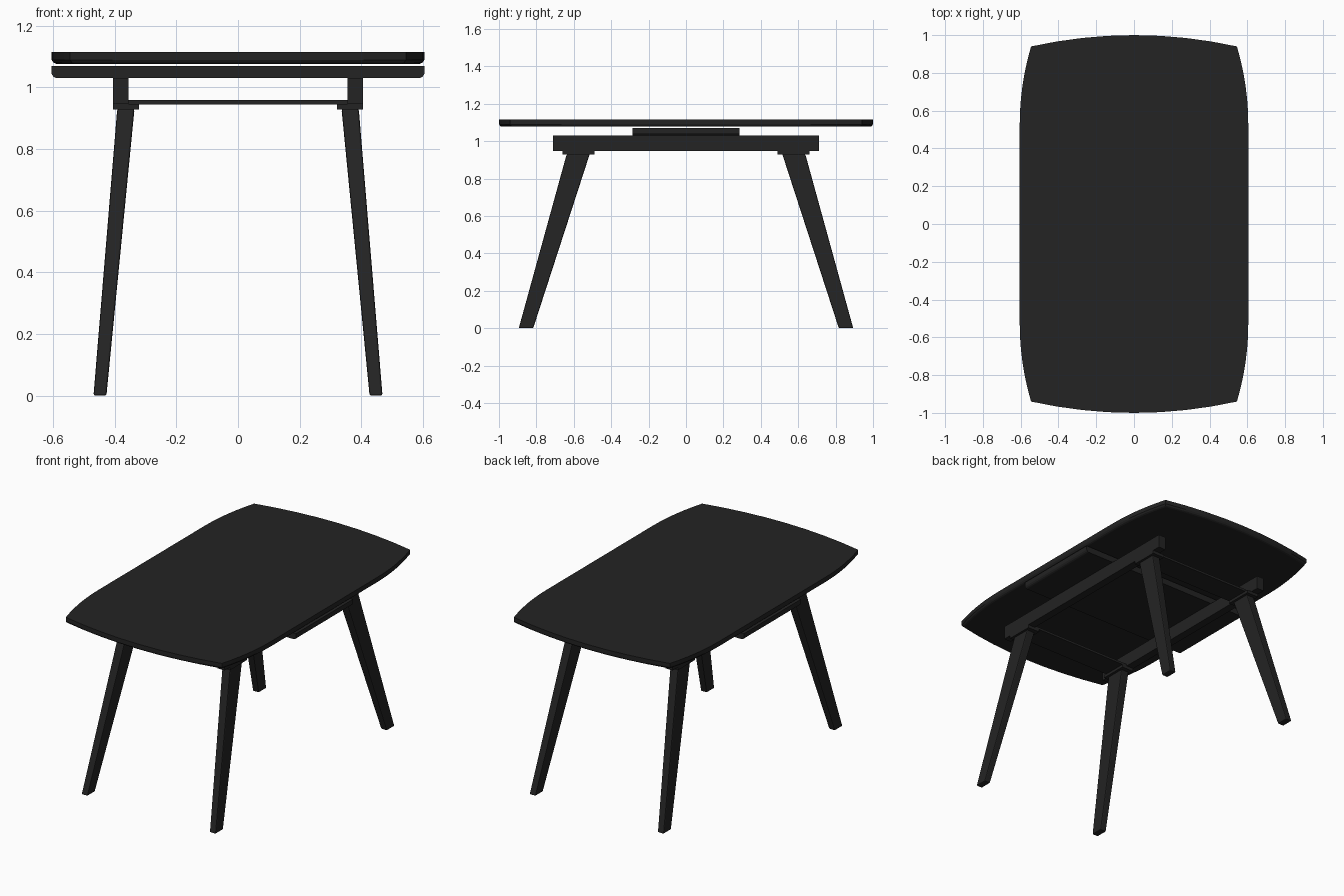
import bpy, bmesh

cube = bpy.data.objects.get("Cube")
if cube:
    bpy.data.objects.remove(cube, do_unlink=True)

mat = bpy.data.materials.new("matte_black")
mat.use_nodes = True
black = (0.017, 0.017, 0.017, 1)
mat.diffuse_color = black
bsdf = mat.node_tree.nodes["Principled BSDF"]
bsdf.inputs["Base Color"].default_value = black
bsdf.inputs["Roughness"].default_value = 0.7


def loft(name, rings, bevel=0):
    """Join rings of equal point counts into a closed solid."""
    bm = bmesh.new()
    loops = [[bm.verts.new(p) for p in ring] for ring in rings]
    n = len(loops[0])
    for a, b in zip(loops, loops[1:]):
        for i in range(n):
            j = (i + 1) % n
            bm.faces.new((a[i], a[j], b[j], b[i]))
    bm.faces.new(loops[0][::-1])
    bm.faces.new(loops[-1])
    bmesh.ops.recalc_face_normals(bm, faces=bm.faces)
    mesh = bpy.data.meshes.new(name)
    bm.to_mesh(mesh)
    bm.free()
    mesh.materials.append(mat)
    obj = bpy.data.objects.new(name, mesh)
    bpy.context.collection.objects.link(obj)
    if bevel:
        mod = obj.modifiers.new("soft_edges", "BEVEL")
        mod.width = bevel
        mod.segments = 2
    return obj


def rect(x0, x1, y0, y1, z):
    return [(x0, y0, z), (x1, y0, z), (x1, y1, z), (x0, y1, z)]


def box(name, x0, x1, y0, y1, z0, z1):
    return loft(name, [rect(x0, x1, y0, y1, z) for z in (z0, z1)])


# Tabletop: bowed ends, sides curving in towards the corners
half = []
for i in range(7):
    y = 0.53 + 0.41 * i / 6
    half.append((0.605 - 0.06 * (i / 6) ** 2, y))
for i in range(1, 8):
    t = 1 - i / 4
    half.append((0.545 * t, 1 - 0.06 * t * t))
for i in range(6, -1, -1):
    y = 0.53 + 0.41 * i / 6
    half.append((-0.605 + 0.06 * (i / 6) ** 2, y))
outline = half + [(-x, -y) for x, y in half]

# Rounded lower edge as (height above underside, inset)
edge = [(0, 0.014), (0.004, 0.006), (0.013, 0), (0.039, 0)]
loft("tabletop", [[(x * (1 - d / 0.605), y * (1 - d), 1.077 + h)
                   for x, y in outline] for h, d in edge])

# Extension leaf stored beneath the top
loft("extension_leaf", [rect(d - 0.605, 0.605 - d, -0.285, 0.285, 1.031 + h)
                        for h, d in edge])

for sx, side in ((1, "left"), (-1, "right")):
    # Side rails
    box(f"{side}_rail", sx * 0.355, sx * 0.405, -0.712, 0.712, 0.947, 1.031)
    for sy, end in ((1, "back"), (-1, "front")):
        # Mounting plates and splayed, tapered legs
        box(f"{end}_{side}_leg_plate", sx * 0.322, sx * 0.405,
            sy * 0.49, sy * 0.66, 0.928, 0.947)
        loft(f"{end}_{side}_leg", [
            rect(sx * 0.427, sx * 0.469, sy * 0.817, sy * 0.894, 0),
            rect(sx * 0.336, sx * 0.392, sy * 0.515, sy * 0.638, 0.93)], 0.006)

# Flat cross boards joining the rails above the legs
for sy, end in ((1, "back"), (-1, "front")):
    box(f"{end}_cross_board", -0.358, 0.358, sy * 0.49, sy * 0.64, 0.945, 0.959)
